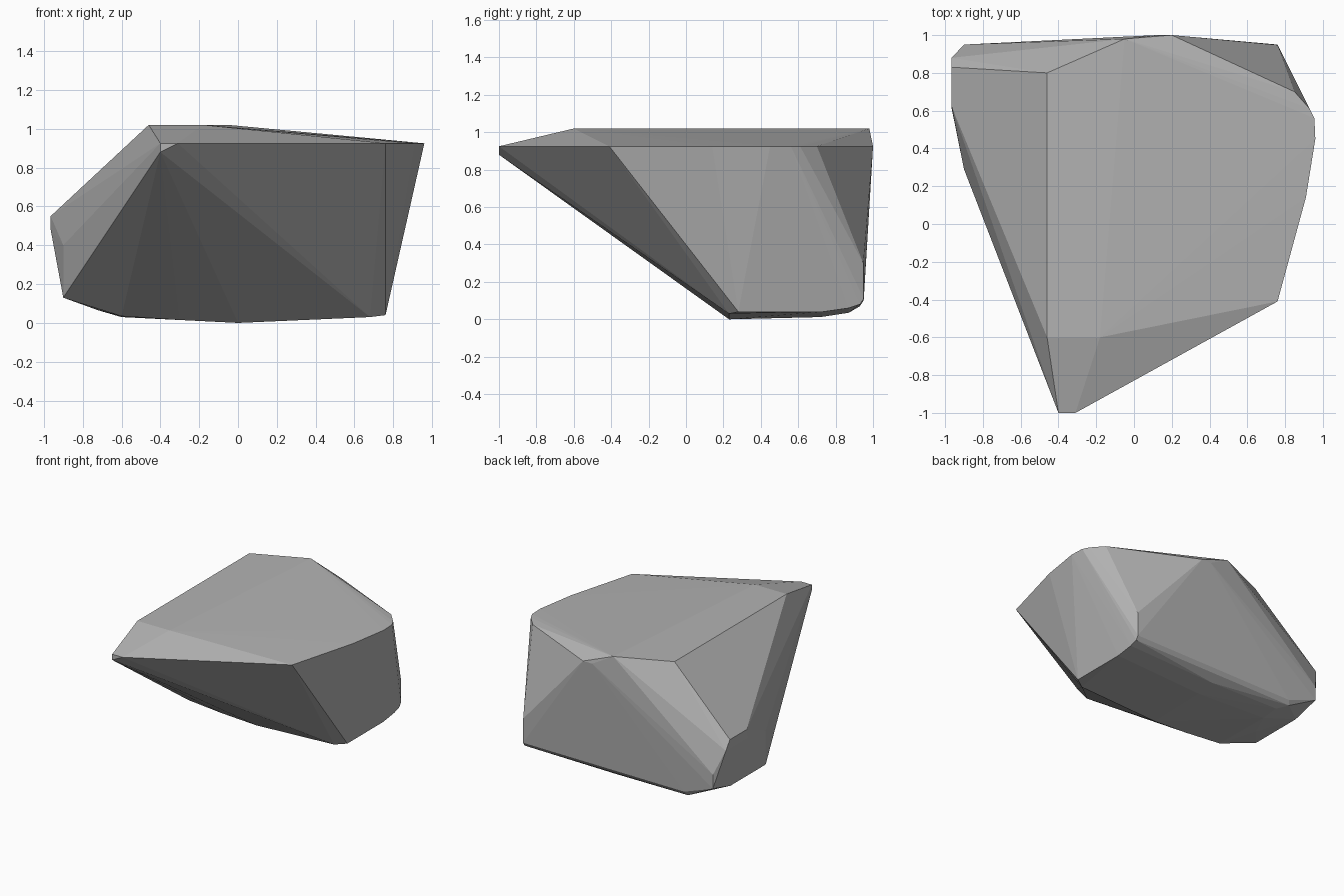
import bpy, bmesh

cube = bpy.data.objects.get("Cube")
if cube:
    bpy.data.objects.remove(cube, do_unlink=True)


def level(z, *corners):
    """Corners of the boulder that share one height."""
    return [(x, y, z) for x, y in corners]


def column(x, *corners):
    """Corners of the boulder that share one side plane."""
    return [(x, y, z) for y, z in corners]


# Flat top and the rim just below it
top = level(1.02, (-.46, -.6), (-.18, -.6), (-.05, .98), (-.46, .8))
rim = level(.925, (-.4, -1), (-.31, -1), (.76, -.41), (.91, .14), (.96, .45),
            (.955, .56), (.93, .61), (.85, .7), (.2, 1), (.12, 1))
# Pointed front
tip = [(-.4, -1, .88)]
# Steep sides
plus_side = column(.76, (.28, .04), (.73, .04), (.87, .06), (.93, .08),
                   (.95, .11), (.948, .3))
minus_side = column(-.965, (.61, .48), (.62, .55), (.83, .55), (.88, .48))
minus_edge = column(-.9, (.29, .13), (.29, .4), (.73, .13), (.95, .3), (.95, .19))
# Shallow rounded underside
underside = [(-.6, .24, .035), (-.3, .23, .015), (0, .23, 0), (.68, .23, .03),
             (0, .72, .012), (-.6, .73, .03), (-.72, .5, .065),
             (-.67, .93, .07), (-.65, .95, .1), (-.6, .87, .045), (0, .87, .035)]

# Wrap the corners in a faceted skin
bm = bmesh.new()
for co in top + rim + tip + plus_side + minus_side + minus_edge + underside:
    bm.verts.new(co)
hull = bmesh.ops.convex_hull(bm, input=bm.verts[:])
inner = {g for g in hull["geom_interior"] + hull["geom_unused"]
         if isinstance(g, bmesh.types.BMVert)}
bmesh.ops.delete(bm, geom=list(inner), context="VERTS")
bmesh.ops.dissolve_limit(bm, angle_limit=.01, verts=bm.verts[:], edges=bm.edges[:])
bmesh.ops.recalc_face_normals(bm, faces=bm.faces[:])

mesh = bpy.data.meshes.new("boulder")
bm.to_mesh(mesh)
bm.free()
boulder = bpy.data.objects.new("boulder", mesh)
bpy.context.collection.objects.link(boulder)

# Plain grey stone
stone = bpy.data.materials.new("grey_stone")
stone.use_nodes = True
colour = (.45, .45, .45, 1)
stone.diffuse_color = colour
shader = stone.node_tree.nodes["Principled BSDF"]
shader.inputs["Base Color"].default_value = colour
shader.inputs["Roughness"].default_value = .9
mesh.materials.append(stone)
